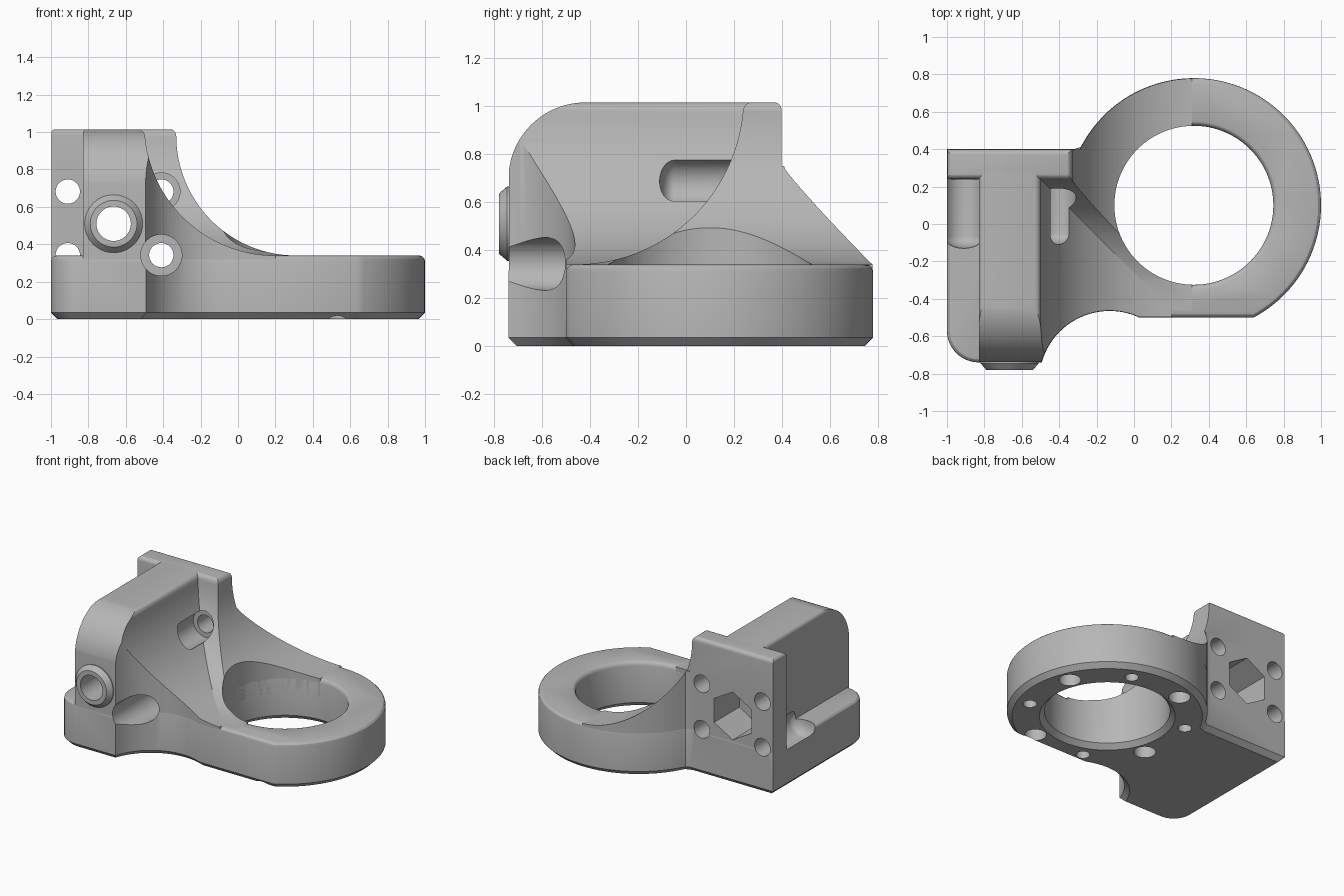
import bpy, bmesh, math
from mathutils import Vector

if "Cube" in bpy.data.objects:
    bpy.data.objects.remove(bpy.data.objects["Cube"], do_unlink=True)

grey = bpy.data.materials.new("plain grey")
grey.use_nodes = True
grey.diffuse_color = (0.47, 0.47, 0.47, 1)
grey.node_tree.nodes["Principled BSDF"].inputs["Base Color"].default_value = grey.diffuse_color


def arc(cx, cy, r, start, end, n=24):
    angles = [math.radians(start + (end - start) * i / n) for i in range(n + 1)]
    return [(cx + r * math.cos(a), cy + r * math.sin(a)) for a in angles]


def loft(name, rings):
    """Skin a stack of equal rings and cap both ends."""
    bm = bmesh.new()
    rows = [[bm.verts.new(p) for p in ring] for ring in rings]
    n = len(rows[0])
    for a, b in zip(rows, rows[1:]):
        for i in range(n):
            j = (i + 1) % n
            bm.faces.new((a[i], a[j], b[j], b[i]))
    bm.faces.new(rows[0])
    bm.faces.new(rows[-1])
    bmesh.ops.recalc_face_normals(bm, faces=bm.faces)
    mesh = bpy.data.meshes.new(name)
    bm.to_mesh(mesh)
    bm.free()
    mesh.materials.append(grey)
    ob = bpy.data.objects.new(name, mesh)
    bpy.context.scene.collection.objects.link(ob)
    return ob


def prism(name, pts, axis, lo, hi):
    place = {"x": lambda p, t: (t, p[0], p[1]),
             "y": lambda p, t: (p[0], t, p[1]),
             "z": lambda p, t: (p[0], p[1], t)}[axis]
    return loft(name, [[place(p, t) for p in pts] for t in (lo, hi)])


def lathe(name, profile, axis, u, v, sides=48, phase=0.0):
    """Turn (radius, position) pairs about a y or z axis passing through u, v."""
    rings = []
    for r, t in profile:
        ring = []
        for i in range(sides):
            a = phase + math.tau * i / sides
            p, q = u + r * math.cos(a), v + r * math.sin(a)
            ring.append((p, t, q) if axis == "y" else (p, q, t))
        rings.append(ring)
    return loft(name, rings)


def inset(pts, d):
    """Move a counter-clockwise outline inward by d."""
    out = []
    for i, p in enumerate(pts):
        p, a, b = Vector(p), Vector(pts[i - 1]), Vector(pts[(i + 1) % len(pts)])
        e, f = (p - a).normalized(), (b - p).normalized()
        n1, n2 = Vector((-e.y, e.x)), Vector((-f.y, f.x))
        out.append(tuple(p + (n1 + n2) * (d / (1 + n1.dot(n2)))))
    return out


def carve(ob, tools, operation):
    for tool in tools:
        mod = ob.modifiers.new(tool.name, "BOOLEAN")
        mod.object, mod.operation, mod.solver = tool, operation, "EXACT"
    bpy.context.view_layer.update()
    graph = bpy.context.evaluated_depsgraph_get()
    mesh = bpy.data.meshes.new_from_object(ob.evaluated_get(graph))
    ob.modifiers.clear()
    ob.data = mesh


# Plan outline: square heel, scooped front, ring
RING = (0.32, 0.10)
outline = (arc(-0.83, -0.57, 0.17, 180, 270, 12)
           + arc(-0.13, -0.842, 0.377, 164.3, 65.3)
           + arc(*RING, 0.68, -61.9, 150, 72)
           + [(-0.285, 0.412), (-0.32, 0.40), (-1.0, 0.40)])

# Base with chamfered bottom and rounded top edge
levels = [(0.035, 0), (0, 0.035), (0, 0.31), (0.004, 0.325), (0.015, 0.336), (0.03, 0.34)]
base = loft("base", [[(x, y, z) for x, y in inset(outline, d)] for d, z in levels])

# Column whose side sweeps down to the base
TOP = 1.018
side_sweep = arc(0.2, 1.04, 0.7, 270, 184.5, 40)
column = prism("column", [(-0.83, 0.2), (0.2, 0.2)] + side_sweep
               + [(-0.505, 1.0), (-0.518, 1.012), (-0.54, TOP)]
               + arc(-0.80, TOP - 0.03, 0.03, 90, 180, 6), "y", -0.9, 0.3)

# Gusset running from the plate into the ring
gusset = prism("gusset", [(-0.7, 0.2), (0.31, 0.2)] + arc(0.31, 0.98, 0.64, 270, 180, 40)
               + arc(-0.37, TOP - 0.04, 0.04, 0, 90, 6) + [(-0.7, TOP)], "y", -0.9, 0.9)

# Upright mounting plate
plate = prism("mount_plate", [(-1.0, 0.2), (-0.6, 0.2), (-0.6, TOP)]
              + arc(-0.97, TOP - 0.03, 0.03, 90, 180, 6), "y", 0.1, 0.9)

# Side profiles and plan that trim the upper parts
trim_plan = prism("trim_plan", inset(outline, 0.002), "z", 0.05, 1.3)
column_side = prism("column_side", [(-0.74, 0.1), (0.28, 0.1), (0.28, 1.015)]
                    + arc(-0.42, 0.695, 0.32, 90, 180), "x", -1.2, 1.2)
back_round = arc(0.368, 0.985, 0.03, 90, 0, 6)
front_round = arc(0.27, 0.985, 0.03, 180, 90, 6)
gusset_side = prism("gusset_side", [(-0.46, 0.1)] + arc(-0.46, 1.04, 0.7, 270, 355, 40)
                    + front_round[1:] + back_round
                    + [(0.398, 0.75), (0.95, 0.75), (0.95, 0.1)], "x", -1.2, 1.2)
plate_side = prism("plate_side", [(0.24, 0.1)] + front_round + back_round
                   + [(0.398, 0.1)], "x", -1.2, 1.2)
carve(column, [column_side, trim_plan], "INTERSECT")
carve(gusset, [gusset_side, trim_plan], "INTERSECT")
carve(plate, [plate_side, trim_plan], "INTERSECT")

# Tapered boss on the column front
BORE = (-0.665, 0.51)
boss = lathe("bore_boss", [(0.155, -0.70), (0.155, -0.745), (0.125, -0.78)], "y", *BORE)

# Shared cutters: bore, nut pocket, bolts and screw-head pockets
cutters = [lathe("bore", [(0.092, -1), (0.092, 0.6)], "y", *BORE),
           lathe("nut_pocket", [(0.178, 0.1), (0.178, 0.6)], "y", *BORE, 6, math.pi / 2)]
for x in (-0.91, -0.41):
    for z in (0.342, 0.682):
        cutters.append(lathe("bolt_hole", [(0.065, 0.0), (0.065, 0.6)], "y", x, z))


def capsule(r, start, end):
    """Profile of a pocket with a rounded far end."""
    dome = [(r * math.sin(a), start + r * 0.6 * (1 - math.cos(a)))
            for a in (math.radians(d) for d in range(6, 91, 12))]
    return dome + [(r, end)]


cutters += [lathe("upper_pocket", capsule(0.1, -0.11, 0.2), "y", -0.41, 0.682),
            lathe("lower_pocket", [(0.11, -1), (0.11, 0.2)], "y", -0.41, 0.342),
            lathe("left_groove", capsule(0.105, -0.13, 0.235), "y", -0.91, 0.342)]

# Ring opening: softened in the base, straight through the upper parts
ring_soft = lathe("ring_opening", [(0.47, -0.01), (0.46, 0), (0.425, 0.035), (0.425, 0.31),
                                   (0.43, 0.327), (0.44, 0.337), (0.46, 0.345), (0.46, 0.5)],
                  "z", *RING, 96)
ring_straight = lathe("ring_opening_upper", [(0.425, 0.01), (0.425, 1.3)], "z", *RING, 96)

# Alternating blind holes under the ring
under = []
for i in range(8):
    a = math.radians(22.5 + 45 * i)
    r, depth = ((0.075, 0.2), (0.047, 0.15))[i % 2]
    under.append(lathe("under_hole", [(r, -0.1), (r, depth)], "z",
                       RING[0] + 0.55 * math.cos(a), RING[1] + 0.55 * math.sin(a), 32))

carve(base, cutters + [ring_soft] + under, "DIFFERENCE")
for part in (column, gusset):
    carve(part, cutters + [ring_straight], "DIFFERENCE")
carve(plate, cutters, "DIFFERENCE")
carve(boss, cutters[:1], "DIFFERENCE")

# Remove helpers, then smooth curved faces and keep edges sharp
helpers = cutters + under + [ring_soft, ring_straight, trim_plan,
                             column_side, gusset_side, plate_side]
for ob in helpers:
    bpy.data.objects.remove(ob, do_unlink=True)
for part in (base, column, gusset, plate, boss):
    part.data.shade_smooth()
    part.data.set_sharp_from_angle(angle=math.radians(30))
